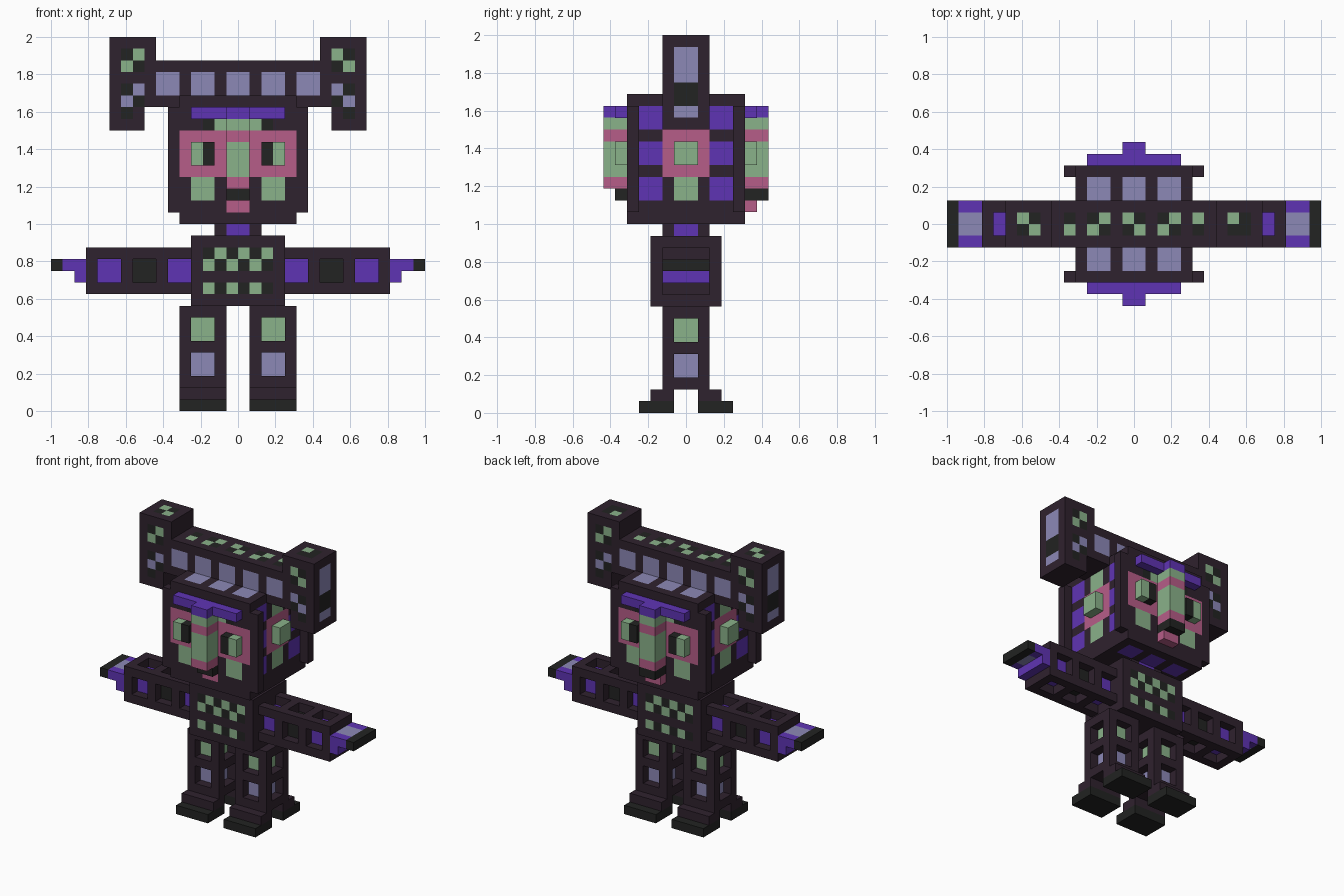
import bpy, bmesh
from mathutils import Vector

if "Cube" in bpy.data.objects:
    bpy.data.objects.remove(bpy.data.objects["Cube"])

U = 1 / 16  # size of one block


def linear(c):
    c /= 255
    return c / 12.92 if c <= 0.04045 else ((c + 0.055) / 1.055) ** 2.4


PALETTE = {"plum": (47, 34, 46), "black": (34, 35, 34), "purple": (95, 52, 180),
           "lavender": (140, 136, 182), "green": (138, 178, 138), "pink": (182, 93, 136)}
NAMES = list(PALETTE)
MATS = []
for name, rgb in PALETTE.items():
    m = bpy.data.materials.new(name)
    m.diffuse_color = (*[linear(c) for c in rgb], 1)
    m.use_nodes = True
    m.node_tree.nodes["Principled BSDF"].inputs["Base Color"].default_value = m.diffuse_color
    MATS.append(m)


def box(cells, color, x, y, z, sym=""):
    """Fill (or carve, with None) a block range; sym: x / y mirror, r half turn."""
    flips = [(1, 1)]
    if "x" in sym:
        flips += [(-1, 1)]
    if "y" in sym:
        flips += [(a, -b) for a, b in flips]
    if "r" in sym:
        flips += [(-a, -b) for a, b in flips]
    for fx, fy in flips:
        xs = sorted(v * fx for v in x)
        ys = sorted(v * fy for v in y)
        for i in range(*xs):
            for j in range(*ys):
                for k in range(*z):
                    if color:
                        cells[i, j, k] = color
                    else:
                        cells.pop((i, j, k), None)


def build(name, cells):
    """Skin the blocks with outer faces only and merge flat areas per colour."""
    bm = bmesh.new()
    verts = {}
    for (i, j, k), color in cells.items():
        for axis in range(3):
            for s in (0, 1):
                n = [i, j, k]
                n[axis] += 2 * s - 1
                if tuple(n) in cells:
                    continue
                a, b = (axis + 1) % 3, (axis + 2) % 3
                quad = []
                for da, db in ((0, 0), (1, 0), (1, 1), (0, 1)):
                    p = [i, j, k]
                    p[axis] += s
                    p[a] += da
                    p[b] += db
                    p = tuple(p)
                    if p not in verts:
                        verts[p] = bm.verts.new(Vector(p) * U)
                    quad.append(verts[p])
                f = bm.faces.new(quad if s else quad[::-1])
                f.material_index = NAMES.index(color)
    bmesh.ops.dissolve_limit(bm, angle_limit=0.01, verts=bm.verts[:], edges=bm.edges[:],
                             delimit={'MATERIAL'})
    bmesh.ops.triangulate(bm, faces=[f for f in bm.faces if len(f.verts) > 4])
    me = bpy.data.meshes.new(name)
    bm.to_mesh(me)
    bm.free()
    for m in MATS:
        me.materials.append(m)
    bpy.context.collection.objects.link(bpy.data.objects.new(name, me))


# Legs with recessed windows on four sides, and split feet
for side, off in (("left", -3), ("right", 3)):
    leg = {}
    box(leg, "plum", (off - 2, off + 2), (-2, 2), (2, 9))
    for z, color in ((6, "green"), (3, "lavender")):
        box(leg, None, (off - 2, off + 2), (-1, 1), (z, z + 2))
        box(leg, None, (off - 1, off + 1), (-2, 2), (z, z + 2))
        box(leg, color, (off - 1, off + 1), (-1, 1), (z, z + 2))
    build(side + "_leg", leg)
    foot = {}
    box(foot, "plum", (off - 2, off + 2), (1, 3), (1, 2), "y")
    box(foot, "black", (off - 2, off + 2), (1, 4), (0, 1), "y")
    build(side + "_feet", foot)

# Torso with chequered chest and back
torso = {}
box(torso, "plum", (-4, 4), (-3, 3), (9, 15))
for row, first in ((13, -2), (12, -3), (10, -3)):
    box(torso, "black", (-3, 3), (-3, -2), (row, row + 1), "r")
    for x in range(first, 3, 2):
        box(torso, "green", (x, x + 1), (-3, -2), (row, row + 1), "r")
build("torso", torso)

# Neck
neck = {}
box(neck, "plum", (-2, 2), (-2, 2), (15, 16))
box(neck, "purple", (-1, 1), (-2, 2), (15, 16))
box(neck, "purple", (-2, 2), (-1, 1), (15, 16))
build("neck", neck)

# Arms with recessed windows on four sides, and stepped hands
for side, s in (("left", -1), ("right", 1)):
    arm = {}
    box(arm, "plum", (4 * s, 13 * s), (-2, 2), (10, 14))
    for x, color in ((4, "purple"), (7, "black"), (10, "purple")):
        span = (x * s, (x + 2) * s)
        box(arm, None, span, (-2, 2), (11, 13))
        box(arm, None, span, (-1, 1), (10, 14))
        box(arm, color, span, (-1, 1), (11, 13))
    build(side + "_arm", arm)
    hand = {}
    box(hand, "purple", (13 * s, 15 * s), (-2, 2), (12, 13))
    box(hand, "lavender", (13 * s, 15 * s), (-1, 1), (12, 13))
    box(hand, "purple", (13 * s, 14 * s), (-2, 2), (11, 12))
    box(hand, "black", (15 * s, 16 * s), (-2, 2), (12, 13))
    build(side + "_hand", hand)

# Head block with wider front and back plates
head = {}
box(head, "plum", (-5, 5), (-5, 5), (16, 27))
box(head, "plum", (-6, 6), (4, 5), (17, 26), "y")
for x in (-4, -1, 2):
    box(head, "lavender", (x, x + 2), (2, 4), (26, 27), "y")
    box(head, "purple", (x, x + 2), (2, 4), (16, 17), "y")
# side panels
for z in (18, 21, 24):
    box(head, "purple", (4, 5), (2, 4), (z, z + 2), "xy")
box(head, "green", (4, 5), (-1, 1), (18, 26), "x")
box(head, "pink", (4, 5), (-2, 2), (20, 24), "x")
# face panels
box(head, "pink", (-5, 5), (4, 5), (20, 24), "y")
box(head, "green", (2, 4), (4, 5), (18, 20), "xy")
box(head, "black", (-3, 3), (4, 5), (24, 25), "y")
box(head, "green", (-2, 2), (4, 5), (24, 25), "y")
box(head, "black", (-1, 1), (4, 5), (18, 19), "y")
box(head, "pink", (-1, 1), (4, 5), (17, 18), "y")
build("head", head)

# Raised eyes on the faces and on the sides
eyes = {}
box(eyes, "green", (3, 4), (5, 6), (21, 23), "xy")
box(eyes, "black", (2, 3), (5, 6), (21, 23), "xy")
box(eyes, "green", (5, 6), (-1, 1), (21, 23), "x")
build("eyes", eyes)

# Brows, banded noses and mouths
nose = {}
box(nose, "green", (-1, 1), (5, 7), (19, 26), "y")
box(nose, "pink", (-1, 1), (5, 7), (23, 24), "y")
box(nose, "pink", (-1, 1), (5, 7), (19, 20), "y")
box(nose, "purple", (-1, 1), (5, 7), (25, 26), "y")
box(nose, "purple", (-4, 4), (5, 6), (25, 26), "y")
build("brow_and_nose", nose)
mouth = {}
box(mouth, "black", (-1, 1), (5, 6), (18, 19), "y")
box(mouth, "black", (-1, 1), (6, 7), (18, 19))
box(mouth, "pink", (-1, 1), (5, 6), (17, 18))
build("mouth", mouth)

# Crest bar with end posts
crest = {}
box(crest, "plum", (-11, 11), (-2, 2), (26, 30))
box(crest, "plum", (7, 11), (-2, 2), (30, 32), "x")
box(crest, "plum", (8, 11), (-2, 2), (24, 26), "x")
for x in (-7, -4, -1, 2, 5):
    box(crest, "lavender", (x, x + 2), (1, 2), (27, 29), "y")
# chequers along the top
for x, up in ((-4, 0), (-1, 1), (2, 0)):
    box(crest, "black", (x, x + 2), (-1, 1), (29, 30))
    box(crest, "green", (x, x + 1), (up - 1, up), (29, 30))
    box(crest, "green", (x + 1, x + 2), (-up, 1 - up), (29, 30))
box(crest, "black", (-6, -5), (0, 1), (29, 30), "r")
box(crest, "green", (-6, -5), (-1, 0), (29, 30), "r")
for x in (-10, 8):
    box(crest, "black", (x, x + 2), (-1, 1), (31, 32))
    box(crest, "green", (x, x + 1), (0, 1), (31, 32))
box(crest, "green", (-9, -8), (-1, 0), (31, 32))
# post fronts and backs
for z, color in ((29, "green"), (26, "lavender")):
    box(crest, "black", (8, 10), (1, 2), (z, z + 2), "xy")
    box(crest, color, (8, 9), (1, 2), (z + 1, z + 2), "xy")
    box(crest, color, (9, 10), (1, 2), (z, z + 1), "xy")
box(crest, "black", (9, 10), (1, 2), (25, 26), "xy")
# post outer sides
box(crest, "lavender", (10, 11), (-1, 1), (25, 31), "x")
box(crest, "black", (10, 11), (-1, 1), (26, 28), "x")
build("crest", crest)
